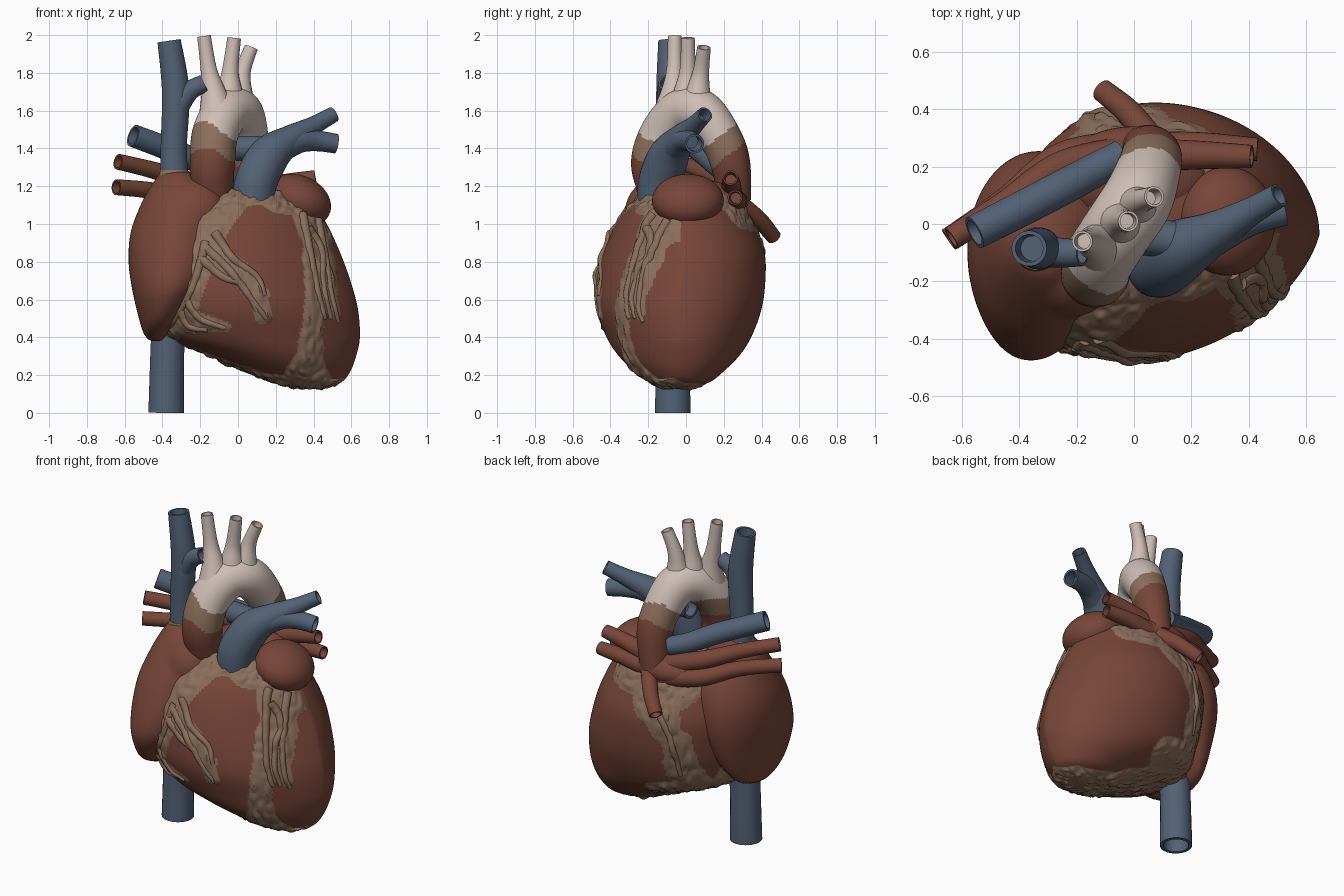
import bpy, bmesh, math
from mathutils import Vector, Matrix, noise
from mathutils.bvhtree import BVHTree

cube = bpy.data.objects.get("Cube")
if cube:
    bpy.data.objects.remove(cube, do_unlink=True)


def material(name, rgb):
    mat = bpy.data.materials.new(name)
    mat.use_nodes = True
    mat.diffuse_color = (*rgb, 1)
    bsdf = mat.node_tree.nodes["Principled BSDF"]
    bsdf.inputs["Base Color"].default_value = (*rgb, 1)
    bsdf.inputs["Roughness"].default_value = 0.7
    return mat


MUSCLE = material("muscle red", (0.185, 0.062, 0.04))
FAT = material("fatty tan", (0.26, 0.16, 0.105))
VEIN = material("vein blue", (0.086, 0.122, 0.178))
ARTERY = material("artery cream", (0.62, 0.52, 0.47))


def spline(points, steps):
    """Smooth interpolation through points of any dimension."""
    out, last = [], len(points) - 1
    for i in range(last):
        a, b = points[max(i - 1, 0)], points[i]
        c, d = points[i + 1], points[min(i + 2, last)]
        for s in range(steps):
            t = s / steps
            out.append([q + 0.5 * t * (r - p + t * (2 * p - 5 * q + 4 * r - e
                        + t * (3 * (q - r) + e - p)))
                        for p, q, r, e in zip(a, b, c, d)])
    return out + [list(points[-1])]


def finish(name, bm, mats, rule=None):
    bmesh.ops.recalc_face_normals(bm, faces=bm.faces)
    if rule:
        for f in bm.faces:
            f.material_index = rule(f.calc_center_median())
    mesh = bpy.data.meshes.new(name)
    bm.to_mesh(mesh)
    bm.free()
    for m in mats:
        mesh.materials.append(m)
    obj = bpy.data.objects.new(name, mesh)
    bpy.context.collection.objects.link(obj)
    bpy.ops.object.select_all(action="DESELECT")
    obj.select_set(True)
    bpy.context.view_layer.objects.active = obj
    bpy.ops.object.shade_smooth_by_angle(angle=math.radians(45))
    return obj


def skin(rings):
    """Closed surface through a list of rings of points."""
    bm = bmesh.new()
    loops = [[bm.verts.new(p) for p in ring] for ring in rings]
    for low, high in zip(loops, loops[1:]):
        for k in range(len(low)):
            j = (k + 1) % len(low)
            bm.faces.new((low[k], low[j], high[j], high[k]))
    bm.faces.new(loops[0][::-1])
    bm.faces.new(loops[-1])
    bmesh.ops.recalc_face_normals(bm, faces=bm.faces)
    bm.normal_update()
    return bm


def loft(table, steps, sides, lean=0):
    """Stack of ellipses given as height, x range, y range; the front half leans to -x."""
    rings = []
    for z, a, b, c, d in spline(table, steps):
        ring = []
        for k in range(sides):
            t = math.tau * k / sides
            y = (d - c) / 2 * math.sin(t)
            ring.append(((a + b) / 2 + (b - a) / 2 * math.cos(t) + lean * min(y, 0), (c + d) / 2 + y, z))
        rings.append(ring)
    return skin(rings)


def tube(name, path, mats, sides=24, steps=8, hollow=True, rule=None):
    """Vessel along x, y, z, radius points, with an open bore at its end."""
    pts = spline(path, steps)
    pos = [Vector(p[:3]) for p in pts]
    rings, normal = [], None
    for i, p in enumerate(pos):
        t = (pos[min(i + 1, len(pos) - 1)] - pos[max(i - 1, 0)]).normalized()
        normal = t.orthogonal() if normal is None else normal - t * normal.dot(t)
        normal.normalize()
        side = t.cross(normal)

        def ring(centre, r):
            return [centre + r * (normal * math.cos(math.tau * k / sides)
                                  + side * math.sin(math.tau * k / sides))
                    for k in range(sides)]
        rings.append(ring(p, pts[i][3]))
    if hollow:
        r = pts[-1][3]
        rings += [ring(p, r * 0.78), ring(p - t * r * 1.5, r * 0.7)]
    return finish(name, skin(rings), mats, rule)


def add_lobe(bm, centre, radii, tilt):
    bmesh.ops.create_uvsphere(bm, u_segments=40, v_segments=24, radius=1, matrix=(
        Matrix.Translation(centre) @ Matrix.Rotation(tilt, 4, "Y")
        @ Matrix.Diagonal((*radii, 1))))


def lobe(name, centre, radii, tilt=0):
    bm = bmesh.new()
    add_lobe(bm, centre, radii, tilt)
    finish(name, bm, [MUSCLE])


# Fat strokes: two coordinates and a half width per point
FRONT = [
    [(.36, 1.07, .09), (.42, .9, .08), (.44, .65, .08), (.41, .5, .06), (.38, .32, .07), (.37, .17, .14)],
    [(.47, .75, .05), (.51, .52, .03)],
    [(-.03, 1.12, .075), (-.15, .95, .08), (-.22, .75, .08), (-.3, .55, .09), (-.35, .45, .07)],
    [(-.15, .85, .07), (0, .75, .065), (.11, .62, .055), (.14, .52, .04)],
    [(-.3, .5, .07), (-.15, .47, .045), (-.06, .45, .03)],
    [(-.05, 1.15, .06), (.15, 1.14, .055), (.4, 1.08, .09)],
]
BACK = [
    [(-.15, 1.06, .13), (.25, 1.07, .1)],
    [(0, 1, .13), (-.17, .75, .08), (-.2, .45, .09)],
    [(-.25, .42, .07), (.02, .34, .06)],
]
UNDER = [[(-.28, 0, .17), (.1, -.03, .2), (.4, -.09, .17)]]


def stroke_depth(strokes, u, v):
    best, p = -1, Vector((u, v))
    for line in strokes:
        for (ax, ay, ar), (bx, by, br) in zip(line, line[1:]):
            a, ab = Vector((ax, ay)), Vector((bx - ax, by - ay))
            t = min(max((p - a).dot(ab) / ab.length_squared, 0), 1)
            best = max(best, ar + t * (br - ar) - (p - a - ab * t).length)
    return best


def fat_depth(p):
    depth = stroke_depth(FRONT if p.y < -.03 else BACK, p.x, p.z)
    if p.z < .21 + .33 * (.4 - p.x) + .35 * (p.y + .15):
        depth = max(depth, stroke_depth(UNDER, p.x, p.y))
    return depth + .025 * noise.noise(p * 9)


# Ventricles with raised, lumpy fat
VENTRICLES = [
    (.135, .34, .46, -.11, .04), (.165, .2, .55, -.19, .13), (.22, .06, .595, -.27, .2),
    (.3, -.12, .625, -.355, .28), (.4, -.34, .645, -.42, .345), (.55, -.4, .635, -.475, .4),
    (.7, -.42, .595, -.47, .42), (.85, -.42, .54, -.435, .415), (1, -.38, .47, -.37, .355),
    (1.1, -.3, .4, -.29, .3), (1.17, -.15, .28, -.21, .22), (1.2, 0, .12, -.1, .1)]
bm = loft(VENTRICLES, 14, 240, .28)
shifts = []
for v in bm.verts:
    amount = min(max(fat_depth(v.co) / .03, 0), 1)
    lump = abs(noise.noise(Vector((v.co.x * 22, v.co.y * 22, v.co.z * 9))))
    shifts.append(v.normal * amount * (.003 + .022 * lump))
for v, shift in zip(bm.verts, shifts):
    v.co += shift
surface = BVHTree.FromBMesh(bm)
finish("ventricles", bm, [MUSCLE, FAT], lambda c: int(fat_depth(c) > 0))

# Surface folds half sunk in the fat
RIDGES = [
    (-1, [(.34, 1.05), (.38, .85), (.42, .65), (.46, .5)]),
    (-1, [(.42, 1.02), (.46, .82), (.49, .64), (.53, .48)]),
    (-1, [(.37, .98), (.44, .86), (.45, .68), (.49, .5)]),
    (-1, [(-.18, .88), (-.05, .76), (.05, .63), (.15, .5)]),
    (-1, [(-.2, .82), (-.08, .72), (.02, .68), (.1, .54)]),
    (-1, [(-.12, .95), (-.03, .82), (.1, .72), (.14, .62)]),
    (-1, [(-.17, .9), (-.22, .72), (-.28, .58), (-.36, .46)]),
    (-1, [(-.27, .6), (-.2, .5), (-.07, .45)]),
    (-1, [(-.3, .54), (-.26, .46), (-.16, .44)]),
    (1, [(-.02, 1), (-.15, .75), (-.18, .5)]),
]
for n, (face, line) in enumerate(RIDGES):
    path = []
    dense = spline(line, 6)
    for k, (x, z) in enumerate(dense):
        hit = surface.ray_cast(Vector((x, 2 * face, z)), Vector((0, -face, 0)))[0]
        if hit:
            r = .027 - .014 * k / len(dense)
            path.append((x, hit.y - face * r * .5, z, r))
    tube(f"surface_fold_{n + 1}", path, [FAT], 12, 2, False)

# Right atrium fused with its ear-like lobe
RIGHT_ATRIUM = [
    (.38, -.47, -.4, -.19, -.07), (.42, -.5, -.37, -.29, .06), (.5, -.525, -.29, -.4, .14),
    (.65, -.56, -.17, -.475, .21), (.8, -.58, -.1, -.455, .25), (.95, -.57, -.08, -.4, .25),
    (1.08, -.525, -.08, -.33, .21), (1.18, -.475, -.13, -.26, .13), (1.26, -.42, -.22, -.19, .04),
    (1.285, -.38, -.29, -.14, -.03)]
bm = loft(RIGHT_ATRIUM, 6, 72)
add_lobe(bm, (-.225, -.15, 1.06), (.175, .175, .185), .35)
atrium = finish("right_atrium", bm, [MUSCLE])
fuse = atrium.modifiers.new("fuse", "REMESH")
fuse.mode = "VOXEL"
fuse.voxel_size = .016
fuse.use_smooth_shade = True
relax = atrium.modifiers.new("relax", "SMOOTH")
relax.factor = .5
relax.iterations = 8

# Left atrium and its lobe
lobe("left_auricle", (.325, .01, 1.125), (.175, .19, .13), .45)
lobe("left_atrium", (0, .17, 1.12), (.26, .17, .11))


# Aorta, coloured in slanted bands
def aorta_band(c):
    z = c.z + .03 * noise.noise(c * 8)
    z += .6 * max(c.x + .13, 0) if c.y < .05 else -.8 * (c.y - .25)
    return 0 if z < 1.39 else 1 if z < 1.52 else 2


tube("aorta", [(-.12, -.11, 1.08, .1), (-.135, -.155, 1.22, .113), (-.135, -.17, 1.34, .12),
               (-.12, -.12, 1.48, .122), (-.06, -.025, 1.59, .122), (.01, .08, 1.585, .123),
               (.05, .185, 1.45, .112), (.06, .235, 1.32, .105), (.04, .26, 1.12, .085)],
     [MUSCLE, FAT, ARTERY], 64, 14, False, aorta_band)
for n, line in enumerate([[(-.11, -.08, 1.58), (-.13, -.068, 1.7), (-.155, -.06, 1.82), (-.18, -.06, 1.995)],
                          [(-.045, 0, 1.6), (-.045, .005, 1.72), (-.04, .01, 1.82), (-.02, .01, 1.985)],
                          [(.01, .06, 1.58), (.012, .065, 1.7), (.025, .08, 1.81), (.07, .095, 1.935)]]):
    tube(f"arch_branch_{n + 1}", [(*p, r) for p, r in zip(line, (.1, .065, .043, .036))], [ARTERY])

# Blue vessels
BLUE = {
    "upper_vena_cava": [(-.335, -.085, 1.15, .078), (-.34, -.085, 1.4, .07),
                        (-.33, -.085, 1.7, .073), (-.365, -.085, 1.97, .062)],
    "vena_cava_branch": [(-.33, -.09, 1.6, .06), (-.26, -.1, 1.7, .052), (-.18, -.1, 1.745, .047)],
    "lower_vena_cava": [(-.36, -.07, .55, .095), (-.375, -.07, .3, .09), (-.38, -.07, 0, .095)],
    "pulmonary_trunk": [(.08, -.145, 1.08, .108), (.095, -.14, 1.22, .113), (.165, -.09, 1.36, .108),
                        (.28, -.03, 1.45, .075), (.4, .04, 1.52, .05), (.505, .1, 1.58, .042)],
    "left_pulmonary_artery": [(.2, -.08, 1.39, .08), (.32, -.02, 1.44, .066),
                              (.42, .02, 1.44, .055), (.52, .045, 1.425, .052)],
    "pulmonary_trunk_stub": [(.2, -.07, 1.4, .066), (.1, -.05, 1.4, .066), (-.01, -.04, 1.4, .066)],
    "right_pulmonary_artery": [(-.04, .24, 1.27, .055), (-.15, .18, 1.3, .06),
                               (-.3, .1, 1.37, .062), (-.555, -.03, 1.468, .06)],
}
for name, path in BLUE.items():
    tube(name, path, [VEIN], 28)
tube("vena_cava_collar", [(-.338, -.087, 1.24, .086), (-.338, -.087, 1.285, .074)], [FAT], 28, 3, False)

# Red pulmonary veins and the rear stub
RED = {
    "right_upper_pulmonary_vein": [(0, .25, 1.15, .06), (-.25, .2, 1.22, .055),
                                   (-.45, .07, 1.285, .045), (-.635, -.05, 1.33, .042)],
    "right_lower_pulmonary_vein": [(0, .27, 1.08, .06), (-.25, .23, 1.12, .055),
                                   (-.45, .08, 1.175, .045), (-.645, -.055, 1.195, .042)],
    "left_upper_pulmonary_vein": [(0, .24, 1.15, .06), (.22, .24, 1.21, .05), (.41, .235, 1.245, .04)],
    "left_lower_pulmonary_vein": [(0, .26, 1.09, .06), (.22, .27, 1.13, .05), (.43, .26, 1.14, .04)],
    "rear_vein_stub": [(.06, .29, 1.1, .05), (-.02, .39, 1.02, .045), (-.11, .465, .93, .04)],
}
for name, path in RED.items():
    tube(name, path, [MUSCLE])
